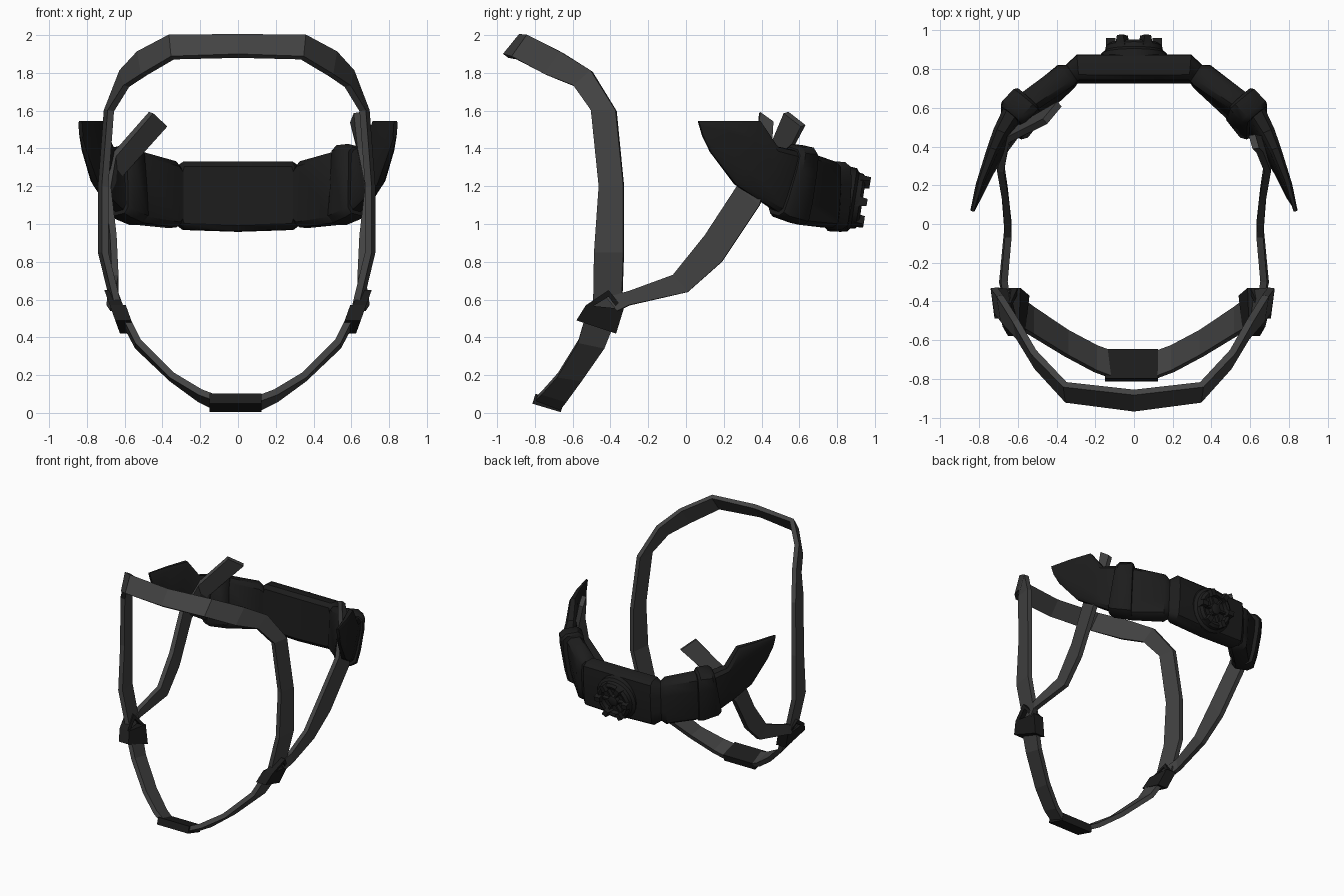
import bpy, bmesh, math
from mathutils import Vector, Matrix

if "Cube" in bpy.data.objects:
    bpy.data.objects.remove(bpy.data.objects["Cube"])

def material(name, v):
    m = bpy.data.materials.new(name)
    m.diffuse_color = (v, v, v, 1)
    m.use_nodes = True
    m.node_tree.nodes["Principled BSDF"].inputs["Base Color"].default_value = m.diffuse_color
    return m

STRAP = material("strap_grey", 0.055)
BLACK = material("black_rubber", 0.012)

def make(name, verts, faces, mat, smooth=None):
    me = bpy.data.meshes.new(name)
    me.from_pydata([tuple(v) for v in verts], [], faces)
    bm = bmesh.new()
    bm.from_mesh(me)
    bmesh.ops.recalc_face_normals(bm, faces=bm.faces)
    bm.to_mesh(me)
    bm.free()
    me.materials.append(mat)
    ob = bpy.data.objects.new(name, me)
    bpy.context.collection.objects.link(ob)
    if smooth:
        bpy.ops.object.select_all(action='DESELECT')
        ob.select_set(True)
        bpy.context.view_layer.objects.active = ob
        bpy.ops.object.shade_smooth_by_angle(angle=math.radians(smooth))
    return ob

def ribbon(name, a, b, thick=0.035, mat=STRAP):
    # flat strap between two edge lines
    n = len(a)
    ob = make(name, a + b, [(i, i + 1, n + i + 1, n + i) for i in range(n - 1)], mat)
    s = ob.modifiers.new("thickness", 'SOLIDIFY')
    s.thickness, s.offset = thick, 0
    return ob

def flip(pts, k=1.0):
    return [(-x * k, y, z) for x, y, z in pts]

def both(pts, k=1.0):
    # left half (mirrored) followed by right half, sharing the middle point
    return flip(pts[:0:-1], k) + pts

# rounded section: (height fraction, thickness fraction)
SECTION = [(0, -.3), (0, .25), (.07, .5), (.3, .56), (.7, .56), (.93, .5), (1, .25), (1, -.3),
           (.92, -.5), (.08, -.5)]

def loft(name, stations, mat=BLACK):
    mids = [(Vector(b) + Vector(t)) / 2 for b, t, _ in stations]
    verts, faces, m = [], [], len(SECTION)
    for i, (b, t, th) in enumerate(stations):
        b, up = Vector(b), Vector(t) - Vector(b)
        tan = mids[min(i + 1, len(mids) - 1)] - mids[max(i - 1, 0)]
        out = up.cross(tan).normalized()
        verts += [b + up * u + out * v * th for u, v in SECTION]
    for i in range(len(stations) - 1):
        for j in range(m):
            k = (j + 1) % m
            faces.append((i * m + j, i * m + k, (i + 1) * m + k, (i + 1) * m + j))
    faces += [tuple(range(m)), tuple(range(len(verts) - m, len(verts)))]
    return make(name, verts, faces, mat, 40)

def mirror_stations(st):
    f = lambda p: (-p[0], p[1], p[2])
    return [(f(b), f(t), th) for b, t, th in reversed(st)]

# forehead strap running down to both cheek buckles
back = [(0, -.87, 1.995), (.35, -.83, 1.995), (.51, -.66, 1.91), (.60, -.50, 1.81),
        (.68, -.37, 1.6), (.71, -.33, 1.2), (.71, -.33, .85), (.64, -.34, .56)]
front = [(0, -.955, 1.89), (.34, -.91, 1.88), (.49, -.74, 1.79), (.58, -.59, 1.73),
         (.66, -.5, 1.6), (.69, -.46, 1.2), (.69, -.485, .85), (.62, -.49, .56)]
ribbon("forehead_strap", both(back, 1.02), both(front, 1.02))

# chin strap
inner = [(0, -.66, .025), (.12, -.66, .03), (.2, -.63, .07), (.35, -.55, .18), (.53, -.43, .35), (.61, -.37, .5)]
outer = [(0, -.79, .08), (.12, -.79, .08), (.2, -.76, .11), (.35, -.68, .2), (.53, -.57, .38), (.6, -.53, .52)]
ribbon("chin_strap", both(inner), both(outer))

# chin slider
ribbon("chin_buckle", [(-.15, -.655, .03), (.125, -.655, .03)],
       [(-.15, -.805, .075), (.125, -.805, .075)], .055, BLACK)

# cheek buckles: slab with a triangular loop above it
def buckle(name, prof, s, th):
    def px(z):
        return .625 + (z - .42) * .36
    n = len(prof)
    vs = [(s * (px(z) + o), y, z) for o in (0, -th) for y, z in prof]
    fs = [tuple(range(n)), tuple(range(n, 2 * n))]
    fs += [(i, (i + 1) % n, n + (i + 1) % n, n + i) for i in range(n)]
    make(name, vs, fs, BLACK)

for s, side in ((1, "right"), (-1, "left")):
    buckle("cheek_buckle_" + side, [(-.53, .57), (-.58, .49), (-.37, .42), (-.33, .55)], s, .085)
    buckle("buckle_bar_a_" + side, [(-.53, .57), (-.5, .56), (-.41, .615), (-.41, .65)], s, .07)
    buckle("buckle_bar_b_" + side, [(-.41, .65), (-.41, .615), (-.37, .56), (-.33, .55)], s, .07)

# rear straps, passing inside the neck pad; the left one ends folded inward
up = [(.65, -.42, .61), (.67, -.3, .645), (.65, -.07, .73), (.66, .1, .94), (.69, .27, 1.2)]
low = [(.66, -.36, .54), (.68, -.3, .57), (.65, .01, .64), (.67, .19, .8), (.70, .39, 1.1)]
ribbon("rear_strap_right", up + [(.65, .37, 1.4), (.63, .39, 1.59)],
       low + [(.66, .45, 1.34), (.61, .46, 1.54)])
ribbon("rear_strap_left", flip(up) + [(-.66, .43, 1.36), (-.46, .53, 1.59)],
       flip(low) + [(-.65, .47, 1.23), (-.385, .62, 1.52)])

# neck pad with swept-up wings
half = [((.0, .79, .96), (0, .81, 1.33), .13),
        ((.29, .79, .97), (.29, .81, 1.33), .13),
        ((.32, .765, 1.0), (.32, .78, 1.30), .10),
        ((.35, .75, .98), (.35, .77, 1.33), .13),
        ((.52, .58, 1.0), (.54, .64, 1.38), .12),
        ((.62, .49, 1.06), (.64, .57, 1.39), .10),
        ((.69, .38, 1.13), (.69, .48, 1.41), .08),
        ((.755, .26, 1.21), (.73, .39, 1.545), .06),
        ((.81, .13, 1.38), (.79, .23, 1.545), .04),
        ((.83, .09, 1.46), (.835, .065, 1.545), .02)]
loft("neck_pad", mirror_stations(half)[:-1] + half)

# collars around the pad at the foot of each wing
collar = [((.52, .60, 1.0), (.55, .66, 1.395), .14),
          ((.54, .58, 1.0), (.56, .65, 1.41), .165),
          ((.61, .49, 1.03), (.62, .59, 1.415), .165),
          ((.63, .47, 1.05), (.635, .57, 1.40), .13)]
loft("pad_collar_right", collar)
loft("pad_collar_left", mirror_stations(collar))

# adjustment dial at the back, built about +z then turned to face +y
M = Matrix.Translation((0, .86, 1.13)) @ Matrix.Rotation(math.radians(-90 - 9), 4, 'X')

def turned(name, prof, n=24):
    k = len(prof)
    vs = [M @ Vector((r * math.cos(2 * math.pi * i / n), r * math.sin(2 * math.pi * i / n), z))
          for i in range(n) for r, z in prof]
    fs = [(i * k + j, i * k + j + 1, (i + 1) % n * k + j + 1, (i + 1) % n * k + j)
          for i in range(n) for j in range(k - 1)]
    fs += [tuple(i * k for i in range(n)), tuple(i * k + k - 1 for i in range(n))]
    make(name, vs, fs, BLACK, 35)

turned("dial_base", [(.175, -.03), (.17, .02), (.15, .035), (.145, .06), (.125, .075), (.105, .07),
                     (.1, .04), (.045, .04), (.04, .07), (.03, .075)])

def dial_block(name, ang, r0, r1, w, z0, z1):
    R = M @ Matrix.Rotation(ang, 4, 'Z')
    vs = [R @ Vector((r, s * ww, z)) for z, ww in ((z0, w), (z1, w * .6))
          for r, s in ((r0, -1), (r1, -1), (r1, 1), (r0, 1))]
    make(name, vs, [(0, 1, 2, 3), (4, 5, 6, 7), (0, 1, 5, 4), (1, 2, 6, 5), (2, 3, 7, 6), (3, 0, 4, 7)], BLACK)

for i in range(6):
    a = math.radians(60 * i)
    dial_block(f"dial_lug_{i}", a, .095, .145, .03, .04, .1)
    dial_block(f"dial_spoke_{i}", a, .03, .11, .012, .03, .065)
